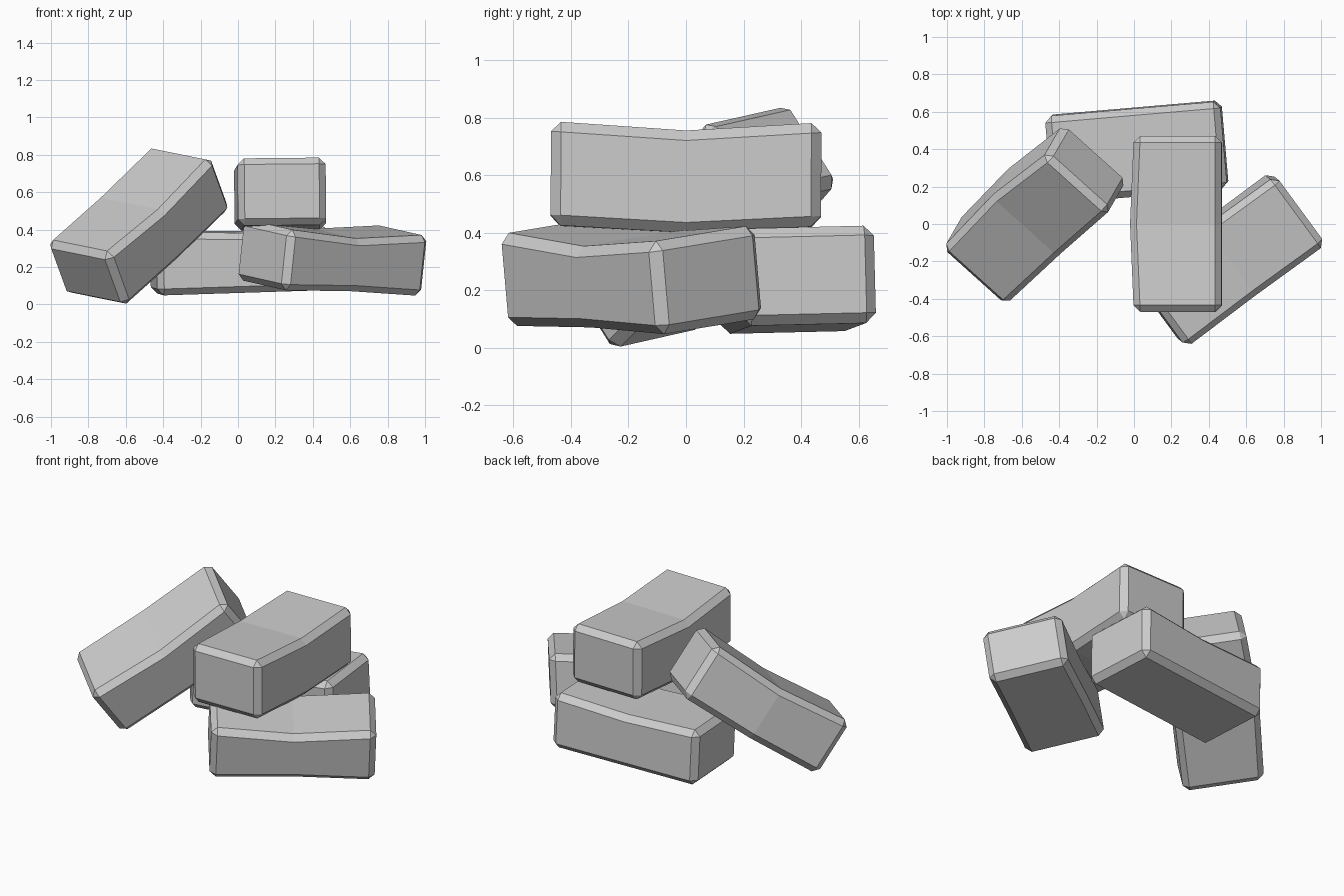
import bpy, bmesh
from mathutils import Vector, Matrix

if "Cube" in bpy.data.objects:
    bpy.data.objects.remove(bpy.data.objects["Cube"])


def brick(name, center, length_dir, width_dir, size, top_sag, bottom_sag, left_bulge):
    """Chamfered brick, with a middle ring of points pushed out of line."""
    w, l, h = (s / 2 for s in size)
    bm = bmesh.new()
    rings = []
    for t in (-1, 0, 1):
        mid = 1 - abs(t)
        ring = []
        for sx, sz in ((-1, -1), (1, -1), (1, 1), (-1, 1)):
            x = sx * w - (left_bulge * mid if sx < 0 else 0)
            z = sz * h - mid * (top_sag if sz > 0 else bottom_sag)
            ring.append(bm.verts.new((x, t * l, z)))
        rings.append(ring)
    for a, b in zip(rings, rings[1:]):
        for i in range(4):
            j = (i + 1) % 4
            bm.faces.new((a[i], a[j], b[j], b[i]))
    bm.faces.new(rings[0])
    bm.faces.new(rings[-1])
    bmesh.ops.recalc_face_normals(bm, faces=bm.faces)

    # chamfer every sharp edge, leaving the middle crease alone
    sharp = [e for e in bm.edges if e.calc_face_angle() > 0.6]
    bmesh.ops.bevel(bm, geom=sharp, offset=0.035, segments=1,
                    affect='EDGES', profile=0.5)
    mesh = bpy.data.meshes.new(name)
    bm.to_mesh(mesh)
    bm.free()

    # orient: width = local x, length = local y, up = local z
    y = Vector(length_dir).normalized()
    z = Vector(width_dir).cross(y).normalized()
    x = y.cross(z)
    obj = bpy.data.objects.new(name, mesh)
    obj.matrix_world = Matrix.Translation(center) @ Matrix((x, y, z)).transposed().to_4x4()
    bpy.context.collection.objects.link(obj)
    return obj


# brick lying on top of the two lower ones
brick("top_brick", (0.235, 0.0, 0.603), (0, 1, -0.005), (1, 0, 0.01),
      (0.47, 0.94, 0.36), 0.03, 0.025, 0.02)
# lower brick at the front right
brick("front_right_brick", (0.505, -0.19, 0.25), (0.73, 0.54, -0.03), (0.27, -0.36, -0.06),
      (0.46, 0.93, 0.33), 0.035, -0.01, 0.0)
# lower brick at the back
brick("back_brick", (0.015, 0.385, 0.237), (0.93, 0.08, 0.03), (0.06, -0.45, -0.01),
      (0.47, 0.94, 0.34), 0.02, 0.0, 0.0)
# brick leaning against the pile on the left
brick("leaning_brick", (-0.53, 0.049, 0.42), (0.545, 0.492, 0.508), (0.31, -0.29, -0.07),
      (0.46, 0.93, 0.35), 0.03, 0.01, 0.025)
